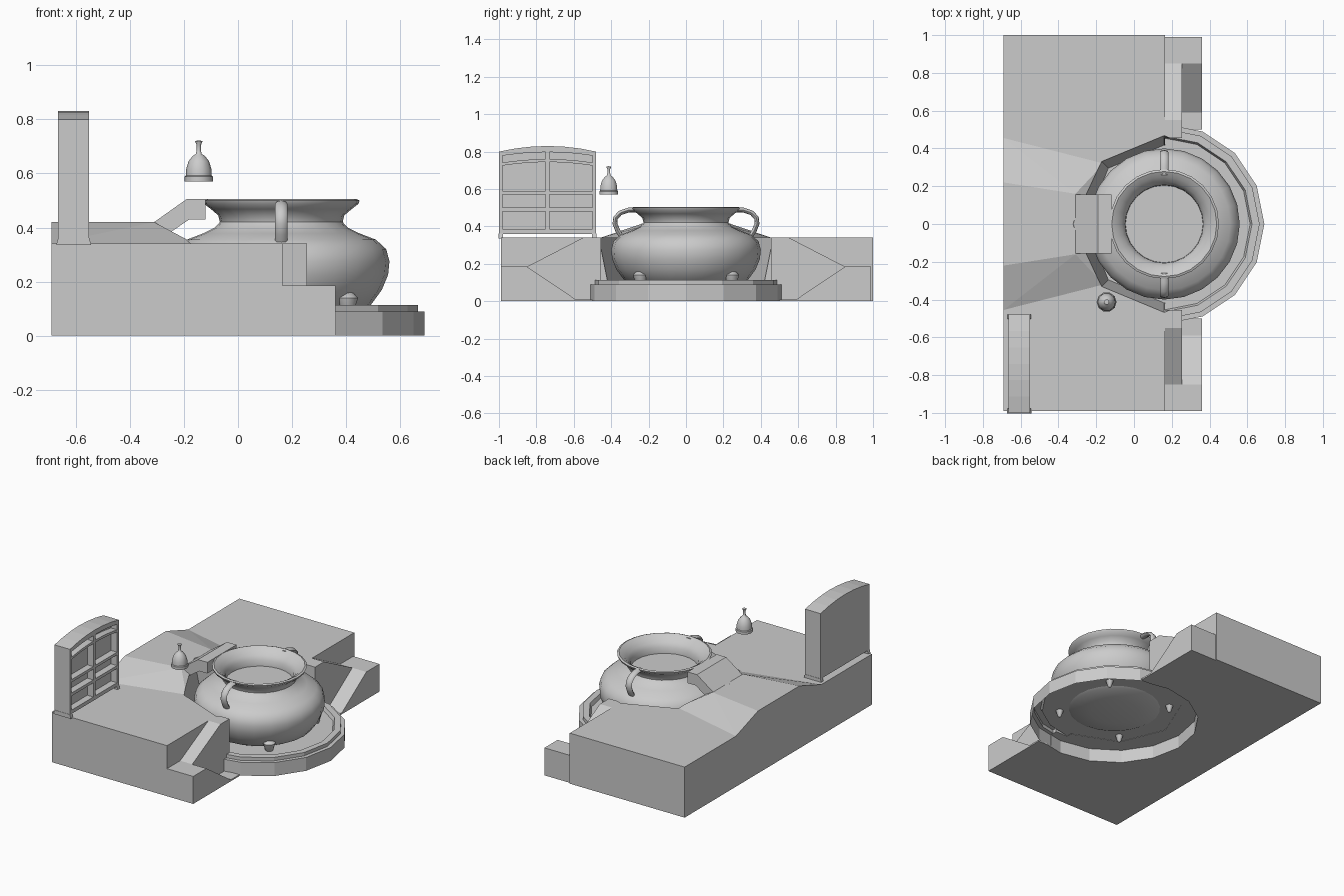
import bpy, bmesh, math
from mathutils import Vector

if "Cube" in bpy.data.objects:
    bpy.data.objects.remove(bpy.data.objects["Cube"])

CX = 0.16  # pot axis


def finish(name, bm, smooth=False):
    bmesh.ops.recalc_face_normals(bm, faces=bm.faces)
    me = bpy.data.meshes.new(name)
    bm.to_mesh(me)
    bm.free()
    ob = bpy.data.objects.new(name, me)
    bpy.context.collection.objects.link(ob)
    bpy.ops.object.select_all(action='DESELECT')
    ob.select_set(True)
    bpy.context.view_layer.objects.active = ob
    if smooth:
        bpy.ops.object.shade_smooth_by_angle(angle=math.radians(45))
    return ob


def prism(name, pts, a, b, axis):
    """Extrude a 2D outline from a to b along x (pts are y,z) or y (pts are x,z)."""
    bm = bmesh.new()
    place = (lambda p, t: (t, p[0], p[1])) if axis == 'x' else (lambda p, t: (p[0], t, p[1]))
    lo = [bm.verts.new(place(p, a)) for p in pts]
    hi = [bm.verts.new(place(p, b)) for p in pts]
    bm.faces.new(lo)
    bm.faces.new(hi[::-1])
    n = len(pts)
    for i in range(n):
        bm.faces.new((lo[i], lo[(i + 1) % n], hi[(i + 1) % n], hi[i]))
    return finish(name, bm)


def box(name, x0, x1, y0, y1, z0, z1):
    return prism(name, [(y0, z0), (y1, z0), (y1, z1), (y0, z1)], x0, x1, 'x')


def lathe(name, prof, n, cx, cy, smooth=False):
    """Revolve (radius, z) points; radius 0 closes at the axis."""
    bm = bmesh.new()
    rings = []
    for r, z in prof:
        if r == 0:
            rings.append([bm.verts.new((cx, cy, z))] * n)
        else:
            rings.append([bm.verts.new((cx + r * math.cos(2 * math.pi * i / n),
                                        cy + r * math.sin(2 * math.pi * i / n), z)) for i in range(n)])
    for a, b in zip(rings, rings[1:]):
        for i in range(n):
            j = (i + 1) % n
            bm.faces.new(list(dict.fromkeys((a[i], a[j], b[j], b[i]))))
    return finish(name, bm, smooth)


def cut(ob, cutter):
    m = ob.modifiers.new("cut", 'BOOLEAN')
    m.operation = 'DIFFERENCE'
    m.solver = 'EXACT'
    m.object = cutter
    bpy.context.view_layer.objects.active = ob
    bpy.ops.object.modifier_apply(modifier=m.name)


def drop(ob):
    bpy.data.objects.remove(ob, do_unlink=True)


# recess cutters around the pot
recess = lathe("recess_cutter", [(0, .05), (.41, .05), (.52, .6), (0, .6)], 8, CX, 0)
socket = lathe("socket_cutter", [(0, -.1), (.525, -.1), (.525, .088), (0, .088)], 16, CX, 0)

# platform
ground = [box("platform", -.69, .165, -.99, 1, 0, .34)]

# mound behind the pot
bm = bmesh.new()
for s in (-1, 1):
    for x, y, z in ((-.69, .455, .34), (-.16, .32, .34), (-.69, .455, .3), (-.16, .32, .3),
                    (-.69, .22, .42), (-.31, .16, .42)):
        bm.verts.new((x, s * y, z))
bmesh.ops.convex_hull(bm, input=bm.verts)
ground.append(finish("mound", bm))

# ramps on both sides: inner one rises, outer one falls
for s, side in ((-1, "front"), (1, "back")):
    inner = [(.99, 0), (.99, .185), (.85, .185), (.55, .34), (.455, .34), (.455, 0)]
    outer = [(.99, 0), (.99, .185), (.85, .185), (.59, .01), (.5, .01), (.5, 0)]
    ground.append(prism(side + "_inner_ramp", [(s * y, z) for y, z in inner], .165, .255, 'x'))
    ground.append(prism(side + "_outer_ramp", [(s * y, z) for y, z in outer], .255, .36, 'x'))
for ob in ground:
    cut(ob, recess)
    cut(ob, socket)
drop(recess)
drop(socket)

# chute from mound up to the pot rim
prism("chute", [(-.34, .40), (-.31, .42), (-.19, .505), (-.12, .505), (-.12, .43), (-.18, .43), (-.29, .355)],
      -.155, .155, 'y')

# round base, open underneath
lathe("pot_base", [(.53, 0), (.53, .09), (.505, .09), (.505, .113), (.465, .113), (.455, .09), (0, .09)],
      16, CX, 0)

# pot
lathe("pot", [(0, .06), (.15, .065), (.27, .082), (.33, .112), (.372, .17), (.395, .225), (.4, .275), (.388, .32),
              (.35, .355), (.29, .378), (.245, .4), (.227, .42), (.233, .445), (.26, .468), (.285, .487),
              (.29, .5), (.278, .505), (.25, .49), (.225, .465), (.207, .44), (.205, .4)], 24, CX, 0, True)
lathe("pot_contents", [(0, .4), (.207, .4)], 24, CX, 0)

# pot feet
for i in range(4):
    a = math.radians(45 + 90 * i)
    lathe("pot_foot", [(0, .04), (.012, .05), (.04, .14), (0, .18)], 8,
          CX + .345 * math.cos(a), .345 * math.sin(a), True)

# handles
for s in (-1, 1):
    path = [(.26, .488), (.31, .487), (.352, .472), (.377, .445), (.38, .415), (.366, .38), (.345, .345)]
    bm = bmesh.new()
    rings = []
    for i, (y, z) in enumerate(path):
        p, q = path[max(i - 1, 0)], path[min(i + 1, len(path) - 1)]
        t = Vector((q[0] - p[0], q[1] - p[1])).normalized()
        ring = []
        for k in range(8):
            a = k * math.pi / 4
            u = .013 * math.sin(a)
            ring.append(bm.verts.new((CX + .023 * math.cos(a), s * (y - t.y * u), z + t.x * u)))
        rings.append(ring)
    for a, b in zip(rings, rings[1:]):
        for k in range(8):
            bm.faces.new((a[k], a[(k + 1) % 8], b[(k + 1) % 8], b[k]))
    bm.faces.new(rings[0])
    bm.faces.new(rings[-1])
    finish("pot_handle", bm, True)


# arched bookcase with recessed compartments
def arch(y0, y1, z0, z1, rise, low_rise=0.0):
    n = 6
    mid, half = -.74, .26
    f = lambda y: 1 - ((y - mid) / half) ** 2
    ys = [y0 + (y1 - y0) * i / n for i in range(n + 1)]
    return [(y, z0 + low_rise * f(y)) for y in ys] + [(y, z1 + rise * f(y)) for y in reversed(ys)]


case = prism("bookcase", arch(-1, -.48, .36, .80, .03), -.665, -.55, 'x')
rows = [(.738, .775, .022, .022), (.59, .722, .022, 0), (.50, .572, 0, 0), (.385, .48, 0, 0)]
for y0, y1 in ((-.982, -.752), (-.73, -.5)):
    for z0, z1, up, low in rows:
        c = prism("cell_cutter", arch(y0, y1, z0, z1, up, low), -.595, -.5, 'x')
        cut(case, c)
        drop(c)
for y in (-.99, -.49):
    prism("bookcase_foot", [(-.672, .335), (-.543, .335), (-.55, .362), (-.665, .362)], y - .012, y + .012, 'y')

# hanging bell
lathe("bell", [(0, .585), (.045, .57), (.053, .57), (.053, .588), (.048, .592), (.047, .615), (.038, .645),
               (.022, .665), (.011, .672), (.008, .685), (.008, .705), (.014, .72), (0, .722)],
      10, -.145, -.413, True)
